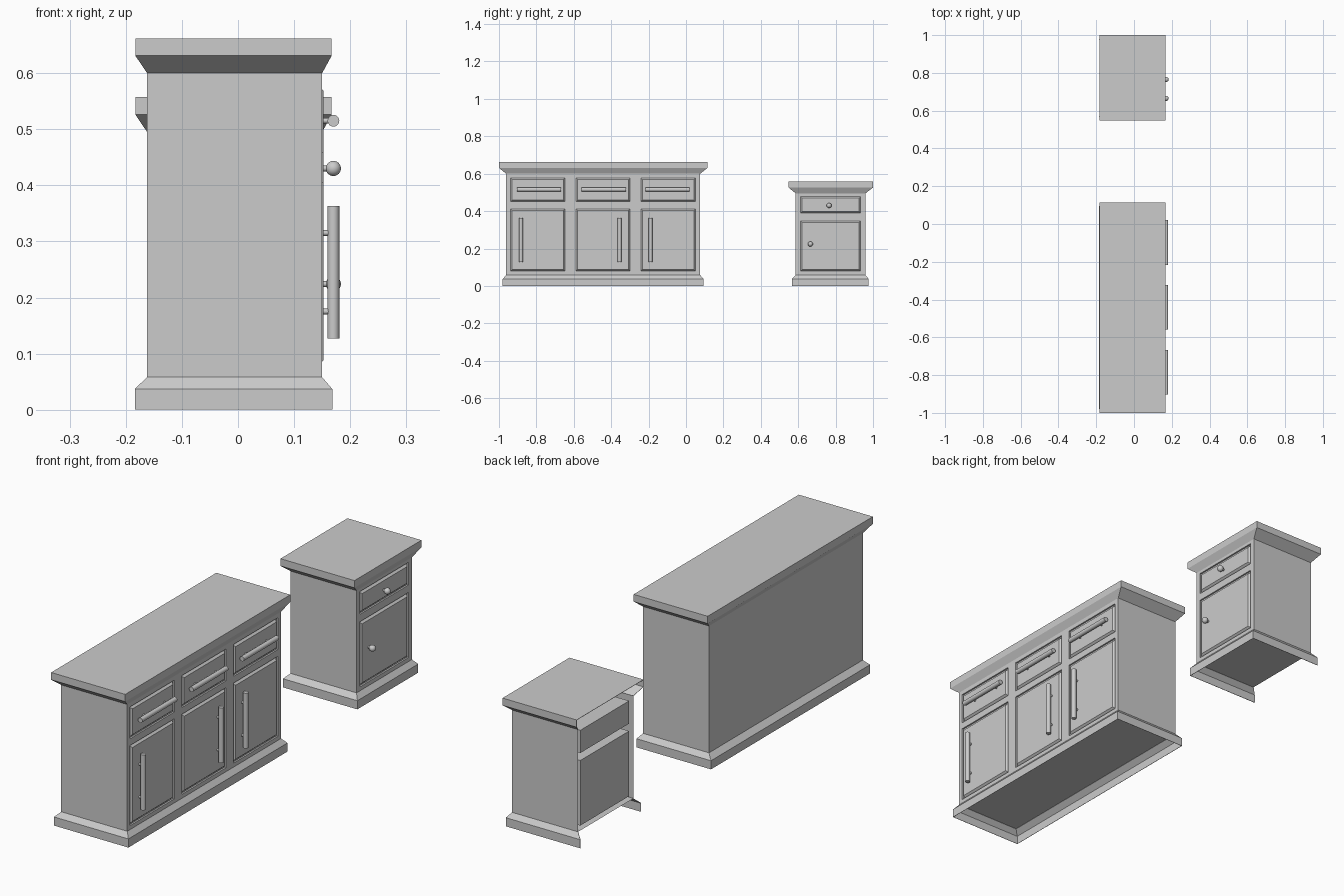
import bpy, bmesh, math
from mathutils import Vector

if "Cube" in bpy.data.objects:
    bpy.data.objects.remove(bpy.data.objects["Cube"])

FRONT, BACK = 0.15, -0.162


def make_object(name, bm):
    mesh = bpy.data.meshes.new(name)
    bm.to_mesh(mesh)
    bm.free()
    ob = bpy.data.objects.new(name, mesh)
    bpy.context.collection.objects.link(ob)
    return ob


def loft(bm, rings, skip=(), start=False, end=False):
    """Join rings of four points; skip leaves whole sides open."""
    vs = [[bm.verts.new(p) for p in r] for r in rings]
    for a, b in zip(vs, vs[1:]):
        for i in range(4):
            if i not in skip:
                j = (i + 1) % 4
                bm.faces.new((a[i], a[j], b[j], b[i]))
    if start:
        bm.faces.new(vs[0][::-1])
    if end:
        bm.faces.new(vs[-1])


def ring_z(x0, x1, y0, y1, z):
    return [(x0, y0, z), (x1, y0, z), (x1, y1, z), (x0, y1, z)]


def ring_x(x, box, d=0.0):
    y0, y1, z0, z1 = box
    return [(x, y0 + d, z0 + d), (x, y1 - d, z0 + d),
            (x, y1 - d, z1 - d), (x, y0 + d, z1 - d)]


def moulding(name, rings, open_back, cap):
    bm = bmesh.new()
    loft(bm, rings, skip=(3,) if open_back else (), end=cap)
    ob = make_object(name, bm)
    mod = ob.modifiers.new("thickness", "SOLIDIFY")
    mod.thickness = 0.002
    mod.offset = -1


def panel(name, box):
    bm = bmesh.new()
    # deep box behind the front
    loft(bm, [ring_x(-0.157, box), ring_x(0.143, box)], start=True)
    # groove and raised bevelled face
    loft(bm, [ring_x(FRONT, box), ring_x(0.143, box), ring_x(0.143, box, 0.005),
              ring_x(0.152, box, 0.013)], end=True)
    make_object(name, bm)


def rod(name, a, b, r, sides=16):
    a, b = Vector(a), Vector(b)
    bpy.ops.mesh.primitive_cylinder_add(vertices=sides, radius=r, depth=(b - a).length,
                                        location=(a + b) / 2)
    ob = bpy.context.object
    ob.name = name
    ob.rotation_euler = (b - a).to_track_quat('Z', 'Y').to_euler()
    bpy.ops.object.shade_smooth_by_angle(angle=math.radians(40))


def bar_handle(name, y, z, axis):
    c, d = Vector((0.17, y, z)), Vector(axis)
    rod(name, c - d * 0.118, c + d * 0.118, 0.0105)
    for s in (-0.07, 0.07):
        p = c + d * s
        rod(name + "_post", (0.148, p.y, p.z), p, 0.005, 12)


def knob(name, y, z):
    rod(name + "_stem", (0.148, y, z), (0.165, y, z), 0.005, 12)
    bpy.ops.mesh.primitive_uv_sphere_add(segments=20, ring_count=12, radius=0.0135,
                                         location=(0.17, y, z))
    bpy.context.object.name = name
    bpy.ops.object.shade_smooth()


def cabinet(name, body, top, base, height, columns, rows, open_back):
    floor, neck = 0.058, height - 0.062
    # body walls and floor, with the front left for the frame
    bm = bmesh.new()
    loft(bm, [ring_z(BACK, FRONT, *body, floor), ring_z(BACK, FRONT, *body, neck)],
         skip=(1, 3) if open_back else (1,), start=True)
    # front frame: a grid with the openings left out
    ys = [body[0]] + [v for c in columns for v in c] + [body[1]]
    zs = [floor] + [v for r in rows for v in r] + [neck]
    for i in range(len(ys) - 1):
        for j in range(len(zs) - 1):
            if i % 2 == 0 or j % 2 == 0:
                cell = (ys[i], ys[i + 1], zs[j], zs[j + 1])
                bm.faces.new([bm.verts.new(p) for p in ring_x(FRONT, cell)])
    bmesh.ops.remove_doubles(bm, verts=bm.verts, dist=1e-5)
    make_object(name + "_body", bm)
    # hollow skirt
    moulding(name + "_skirt", [ring_z(-0.184, 0.168, *base, 0),
                               ring_z(-0.184, 0.168, *base, 0.037),
                               ring_z(BACK, FRONT, *body, floor)], open_back, False)
    # sloped crown and top slab
    moulding(name + "_top", [ring_z(BACK, FRONT, *body, neck),
                             ring_z(-0.183, 0.167, *top, height - 0.031),
                             ring_z(-0.183, 0.167, *top, height)], open_back, True)
    # doors below, drawers above
    for c in columns:
        for part, r in zip(("_door", "_drawer"), rows):
            panel(name + part, (*c, *r))


cabinet("wide_cabinet", (-0.962, 0.076), (-1.0, 0.115), (-0.98, 0.094), 0.662,
        [(-0.942, -0.643), (-0.593, -0.294), (-0.246, 0.055)],
        [(0.075, 0.417), (0.446, 0.582)], False)
cabinet("small_cabinet", (0.586, 0.96), (0.548, 1.0), (0.566, 0.977), 0.557,
        [(0.608, 0.938)], [(0.075, 0.353), (0.385, 0.482)], True)

# handles of the wide cabinet
for y in (-0.785, -0.44, -0.098):
    bar_handle("drawer_handle", y, 0.515, (0, 1, 0))
for y in (-0.882, -0.355, -0.19):
    bar_handle("door_handle", y, 0.245, (0, 0, 1))

# knobs of the small cabinet
knob("drawer_knob", 0.765, 0.43)
knob("door_knob", 0.665, 0.224)
